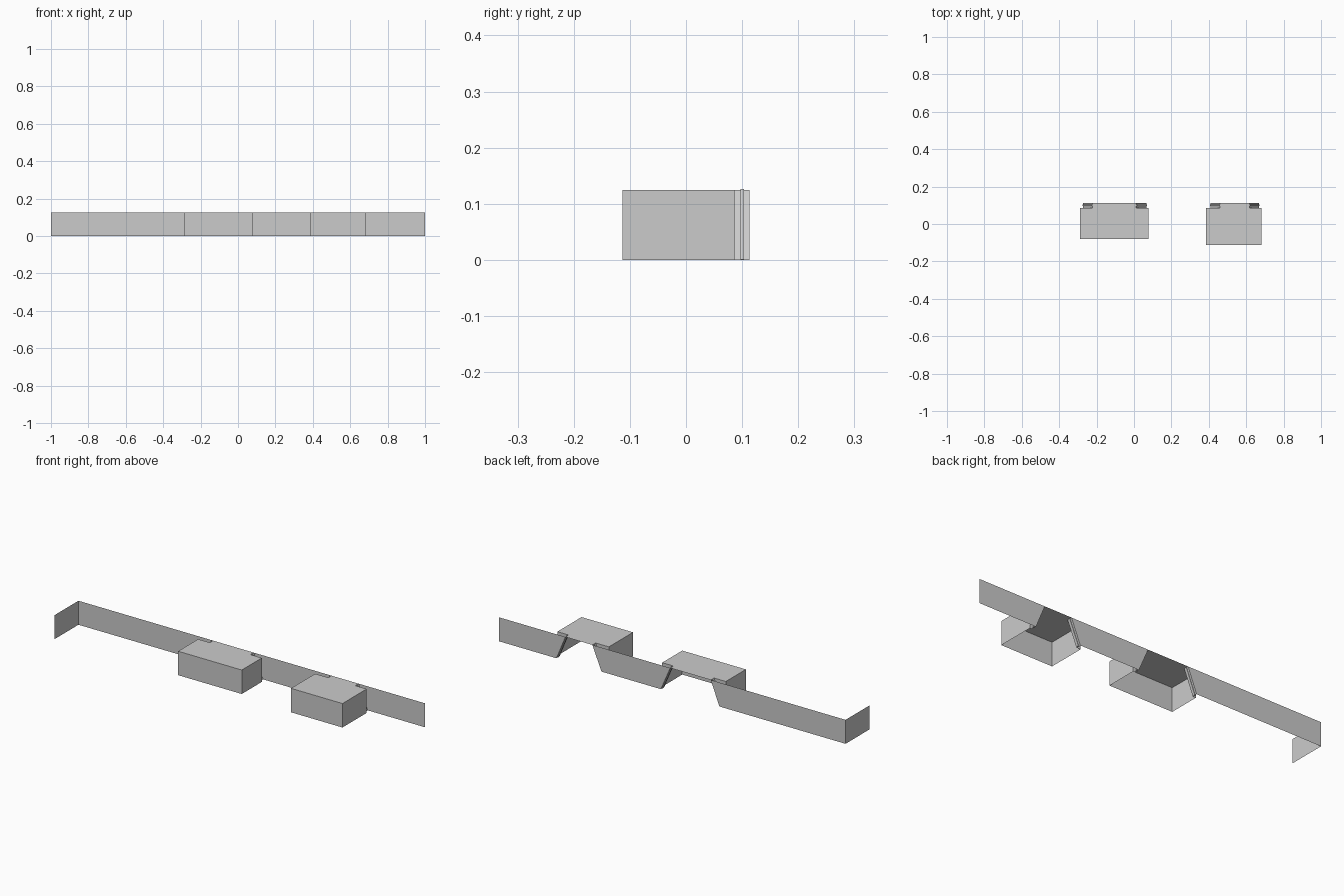
import bpy

if "Cube" in bpy.data.objects:
    bpy.data.objects.remove(bpy.data.objects["Cube"])

H = 0.125                 # height of the band
REAR, FACE, END = 0.113, 0.086, -0.086   # wall plane, back of boxes, front of end return


def mesh(name, faces):
    """Object made from a list of flat polygons."""
    verts, polys = [], []
    for f in faces:
        polys.append(list(range(len(verts), len(verts) + len(f))))
        verts += f
    me = bpy.data.meshes.new(name)
    me.from_pydata(verts, [], polys)
    ob = bpy.data.objects.new(name, me)
    bpy.context.collection.objects.link(ob)
    return ob


def upright(a, b):
    """Vertical panel between two plan points."""
    return [(*a, 0), (*b, 0), (*b, H), (*a, H)]


def rod(name, p, q, w=0.003):
    """Thin square rail along a leaning jamb."""
    def ring(c):
        return [(c[0] + dx, c[1] + dy, c[2])
                for dx, dy in ((-w, -w), (w, -w), (w, w), (-w, w))]
    a, b = ring(p), ring(q)
    sides = [[a[i], a[(i + 1) % 4], b[(i + 1) % 4], b[i]] for i in range(4)]
    mesh(name, sides + [a[::-1], b])


# box left, box right, box front y, opening bottom left/right, opening top left/right
bays = [(-0.29, 0.077, -0.079, -0.272, 0.066, -0.222, 0.012),
        (0.385, 0.682, -0.113, 0.409, 0.669, 0.461, 0.617)]

# wall pieces between the tapering openings
lo, hi = -1.0, -1.0
wall = []
for x0, x1, yf, b0, b1, t0, t1 in bays:
    wall.append([(lo, REAR, 0), (b0, REAR, 0), (t0, REAR, H), (hi, REAR, H)])
    lo, hi = b1, t1
wall.append([(lo, REAR, 0), (1, REAR, 0), (1, REAR, H), (hi, REAR, H)])
mesh("wall", wall)

# return at the left end
mesh("end_return", [upright((-1, REAR), (-1, END))])

for n, (x0, x1, yf, b0, b1, t0, t1) in enumerate(bays, 1):
    # projecting box, open below, with a tapering opening in its back
    mesh(f"bay_box_{n}", [
        upright((x0, FACE), (x0, yf)),
        upright((x0, yf), (x1, yf)),
        upright((x1, yf), (x1, FACE)),
        [(x0, yf, H), (x1, yf, H), (x1, FACE, H), (x0, FACE, H)],
        [(x0, FACE, 0), (b0, FACE, 0), (t0, FACE, H), (x0, FACE, H)],
        [(b1, FACE, 0), (x1, FACE, 0), (x1, FACE, H), (t1, FACE, H)]])
    # lintel and leaning jambs joining box and wall
    mesh(f"opening_lining_{n}", [
        [(t0, FACE, H), (t1, FACE, H), (t1, REAR, H), (t0, REAR, H)]] +
        [[(b, FACE, 0), (b, REAR, 0), (t, REAR, H), (t, FACE, H)]
         for b, t in ((b0, t0), (b1, t1))])
    # rails on the jambs
    for side, b, t in (("left", b0, t0), ("right", b1, t1)):
        rod(f"jamb_rail_{side}_{n}", (b, 0.1, 0.001), (t, 0.1, 0.126))
